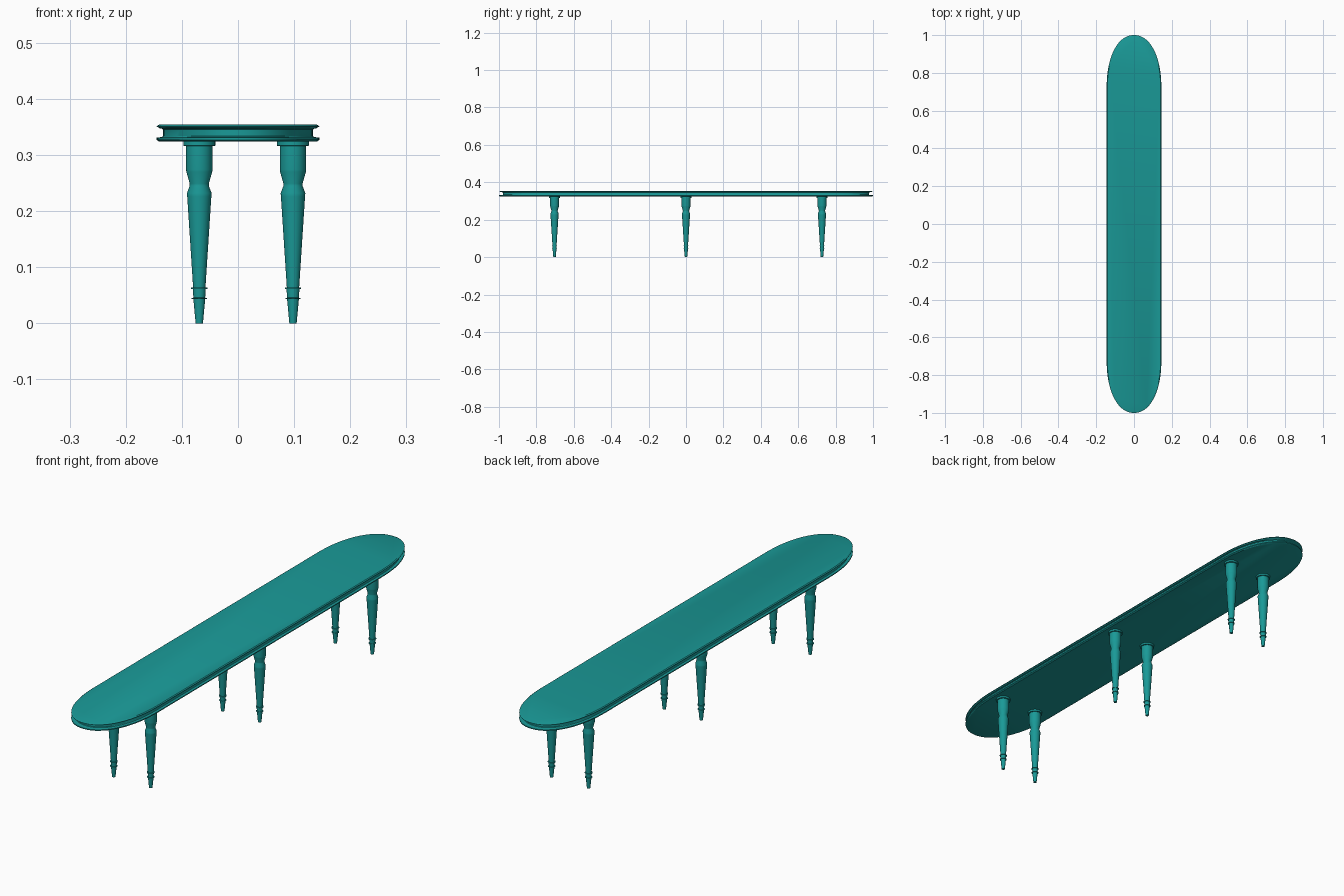
import bpy, bmesh, math

if "Cube" in bpy.data.objects:
    bpy.data.objects.remove(bpy.data.objects["Cube"])

mat = bpy.data.materials.new("teal")
mat.diffuse_color = (0.01, 0.32, 0.31, 1)
mat.use_nodes = True
mat.node_tree.nodes["Principled BSDF"].inputs["Base Color"].default_value = mat.diffuse_color


def outline(inset, n=20):
    """Long rounded outline with stretched, slightly squared ends."""
    hw, ey, y0 = 0.145 - inset, 0.28 - 1.9 * inset, 0.72
    e = 2 / 2.15
    pts = []
    for side in (1, -1):
        for i in range(2 * n + 1):
            a = math.pi * i / (2 * n)
            c, s = math.cos(a), max(0.0, math.sin(a))
            x = hw * math.copysign(abs(c) ** e, c)
            pts.append((side * x, side * (y0 + ey * s ** e)))
    return pts


def finish(bm, name):
    bmesh.ops.recalc_face_normals(bm, faces=bm.faces)
    me = bpy.data.meshes.new(name)
    bm.to_mesh(me)
    bm.free()
    ob = bpy.data.objects.new(name, me)
    bpy.context.collection.objects.link(ob)
    me.materials.append(mat)
    bpy.context.view_layer.objects.active = ob
    ob.select_set(True)
    bpy.ops.object.shade_smooth_by_angle(angle=math.radians(30))
    ob.select_set(False)
    return ob


def loft(name, rings):
    """Join equal-length rings of points and cap both ends."""
    bm = bmesh.new()
    loops = [[bm.verts.new(p) for p in ring] for ring in rings]
    for a, b in zip(loops, loops[1:]):
        for i in range(len(a)):
            j = (i + 1) % len(a)
            bm.faces.new((a[i], a[j], b[j], b[i]))
    bm.faces.new(loops[0][::-1])
    bm.faces.new(loops[-1])
    return finish(bm, name)


# Table top: two lipped edges around a recessed band (inset, z)
edge = [(0.004, 0.324), (0.0, 0.327), (0.0, 0.331), (0.010, 0.332),
        (0.011, 0.334), (0.011, 0.345), (0.009, 0.347), (0.006, 0.347),
        (0.004, 0.349), (0.0, 0.350), (0.0, 0.351), (0.004, 0.354)]
loft("table_top", [[(x, y, z) for x, y in outline(d)] for d, z in edge])

# Turned leg: (radius, z) from foot to collar
turning = [(0.0065, 0.0), (0.0105, 0.043), (0.0135, 0.0433), (0.0135, 0.0453),
           (0.0105, 0.0456), (0.0115, 0.061), (0.0145, 0.0613), (0.0145, 0.0638),
           (0.0110, 0.0641), (0.0215, 0.226), (0.022, 0.232), (0.017, 0.245),
           (0.017, 0.249), (0.023, 0.270), (0.0235, 0.274), (0.0235, 0.316),
           (0.0285, 0.3165), (0.0285, 0.325)]
SIDES = 32
circle = [(math.cos(2 * math.pi * k / SIDES), math.sin(2 * math.pi * k / SIDES))
          for k in range(SIDES)]
leg = loft("front_left_leg", [[(r * c, r * s, z) for c, s in circle] for r, z in turning])
leg.location = (-0.069, -0.703, 0)

# Remaining five legs share the same mesh
for row, y in (("front", -0.703), ("middle", 0.0), ("back", 0.727)):
    for side, x in (("left", -0.069), ("right", 0.098)):
        if (row, side) == ("front", "left"):
            continue
        ob = bpy.data.objects.new(f"{row}_{side}_leg", leg.data)
        ob.location = (x, y, 0)
        bpy.context.collection.objects.link(ob)
